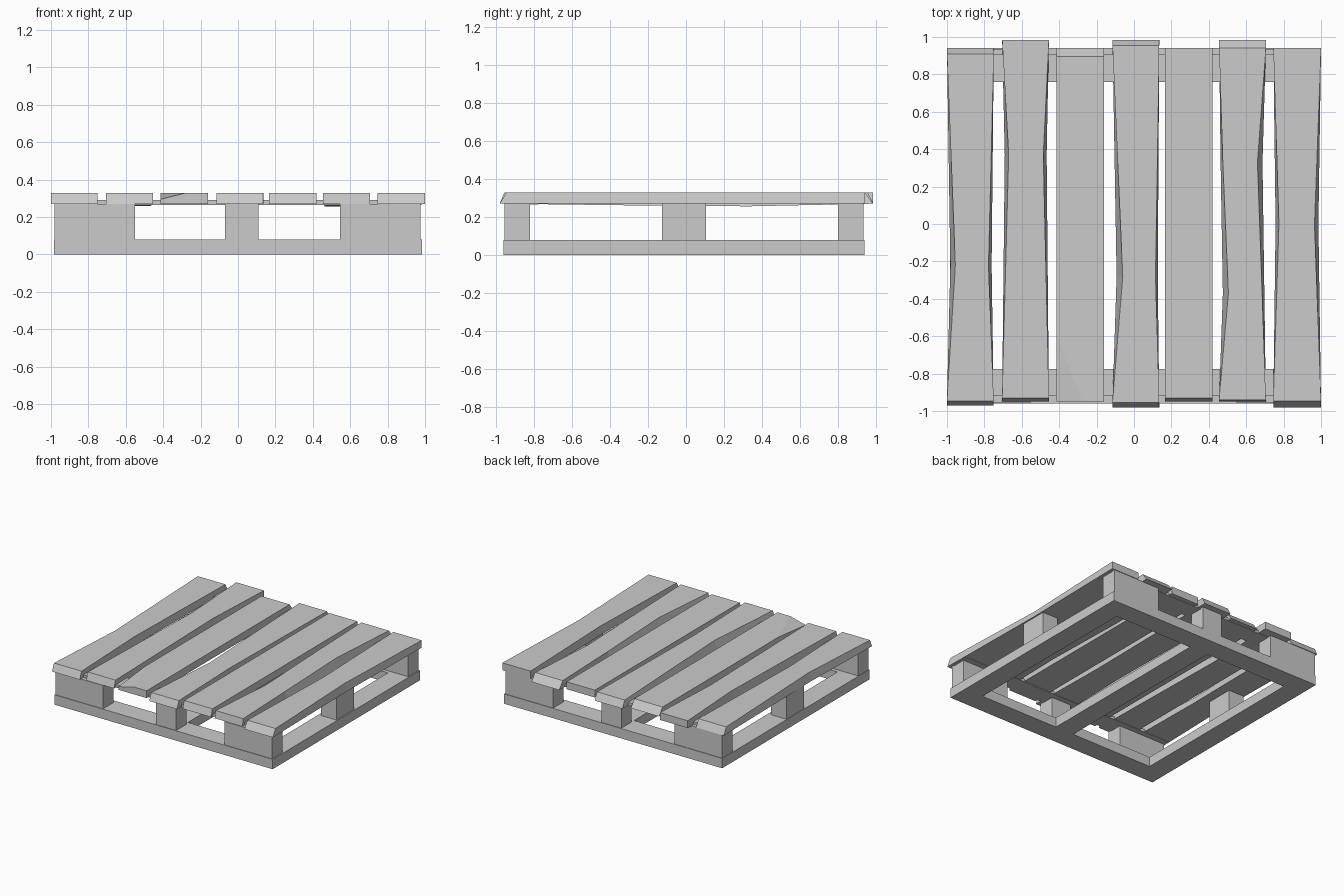
import bpy, bmesh

if "Cube" in bpy.data.objects:
    bpy.data.objects.remove(bpy.data.objects["Cube"])

def box(name, x0, x1, y0, y1, z0, z1):
    bpy.ops.mesh.primitive_cube_add(size=1, location=((x0+x1)/2, (y0+y1)/2, (z0+z1)/2))
    ob = bpy.context.object
    ob.name = name
    ob.scale = (x1-x0, y1-y0, z1-z0)
    return ob

Z0, Z1 = 0.27, 0.33

def slat(name, x0, x1, front, back, waists=(), chip=0.0):
    """Worn board: front/back = (bottom y, top y); waist = (y, left in, right in, sag)."""
    bm = bmesh.new()
    rows = [(front[0], front[1], 0, 0, 0)]
    rows += [(y, y, l, r, sag) for y, l, r, sag in waists]
    rows += [(back[0], back[1], 0, 0, 0)]
    rings = []
    for yb, yt, l, r, sag in rows:
        rings.append([bm.verts.new(c) for c in (
            (x0 + l*0.4, yb, Z0 - sag), (x1 - r*0.4, yb, Z0 - sag),
            (x1 - r, yt, Z1), (x0 + l, yt, Z1))])
    for a, b in zip(rings, rings[1:]):
        for i in range(4):
            j = (i+1) % 4
            bm.faces.new((a[i], a[j], b[j], b[i]))
    bm.faces.new(rings[0][::-1])
    bm.faces.new(rings[-1])
    if chip:
        # slice off the front left top corner
        p = ((x0, front[1], Z1 - 0.035), (x0 + chip, front[1], Z1), (x0, front[1] + 0.35, Z1))
        from mathutils import Vector
        a, b, c = map(Vector, p)
        n = (b-a).cross(c-a)
        if n.z < 0:
            n = -n
        cut = bmesh.ops.bisect_plane(bm, geom=bm.verts[:]+bm.edges[:]+bm.faces[:],
                                     plane_co=a, plane_no=n, clear_outer=True)
        edges = [e for e in cut['geom_cut'] if isinstance(e, bmesh.types.BMEdge)]
        bmesh.ops.holes_fill(bm, edges=edges)
    bmesh.ops.recalc_face_normals(bm, faces=bm.faces)
    me = bpy.data.meshes.new(name)
    bm.to_mesh(me)
    bm.free()
    ob = bpy.data.objects.new(name, me)
    bpy.context.collection.objects.link(ob)

# bottom frame
W = 0.17
box("base_front", -0.985, 0.985, -0.96, -0.96+W, 0, 0.08)
box("base_back", -0.985, 0.985, 0.94-W, 0.94, 0, 0.08)
for n, a in (("left", -0.985), ("right", 0.985-W), ("middle", -0.07)):
    box("base_" + n, a, a + W, -0.96+W, 0.94-W, 0, 0.08)

# spacer blocks
for n, a, b in (("front", -0.955, -0.82), ("back", 0.80, 0.935)):
    box("corner_block_left_" + n, -0.98, -0.55, a, b, 0.08, Z0)
    box("corner_block_right_" + n, 0.545, 0.975, a, b, 0.08, Z0)
    box("middle_block_" + n, -0.07, 0.11, a, b, 0.08, Z0)
box("side_block_left", -0.98, -0.84, -0.125, 0.105, 0.08, Z0)
box("side_block_right", 0.835, 0.975, -0.125, 0.105, 0.08, Z0)

# cross boards under the deck
box("cross_board_front", -0.98, 0.98, -0.92, -0.775, 0.265, 0.29)
box("cross_board_back", -0.98, 0.98, 0.76, 0.905, 0.265, 0.29)

# deck boards
slat("deck_board_1", -1.0, -0.75, (-0.97, -0.945), (0.94, 0.91), [(-0.22, 0.045, 0.028, 0)])
slat("deck_board_2", -0.705, -0.455, (-0.95, -0.93), (0.985, 0.985), [(0.37, 0.035, 0.03, 0.012)])
slat("deck_board_3", -0.415, -0.16, (-0.95, -0.95), (0.94, 0.895), chip=0.14)
slat("deck_board_4", -0.115, 0.135, (-0.98, -0.955), (0.985, 0.955), [(-0.28, 0.055, 0.02, 0.005)])
slat("deck_board_5", 0.165, 0.42, (-0.95, -0.93), (0.94, 0.94))
slat("deck_board_6", 0.455, 0.705, (-0.95, -0.94), (0.985, 0.94),
     [(-0.37, 0.05, 0.02, 0.008), (0.33, 0.02, 0.045, 0.014)])
slat("deck_board_7", 0.745, 1.0, (-0.98, -0.945), (0.94, 0.94), [(0.0, 0.03, 0.035, 0)])
